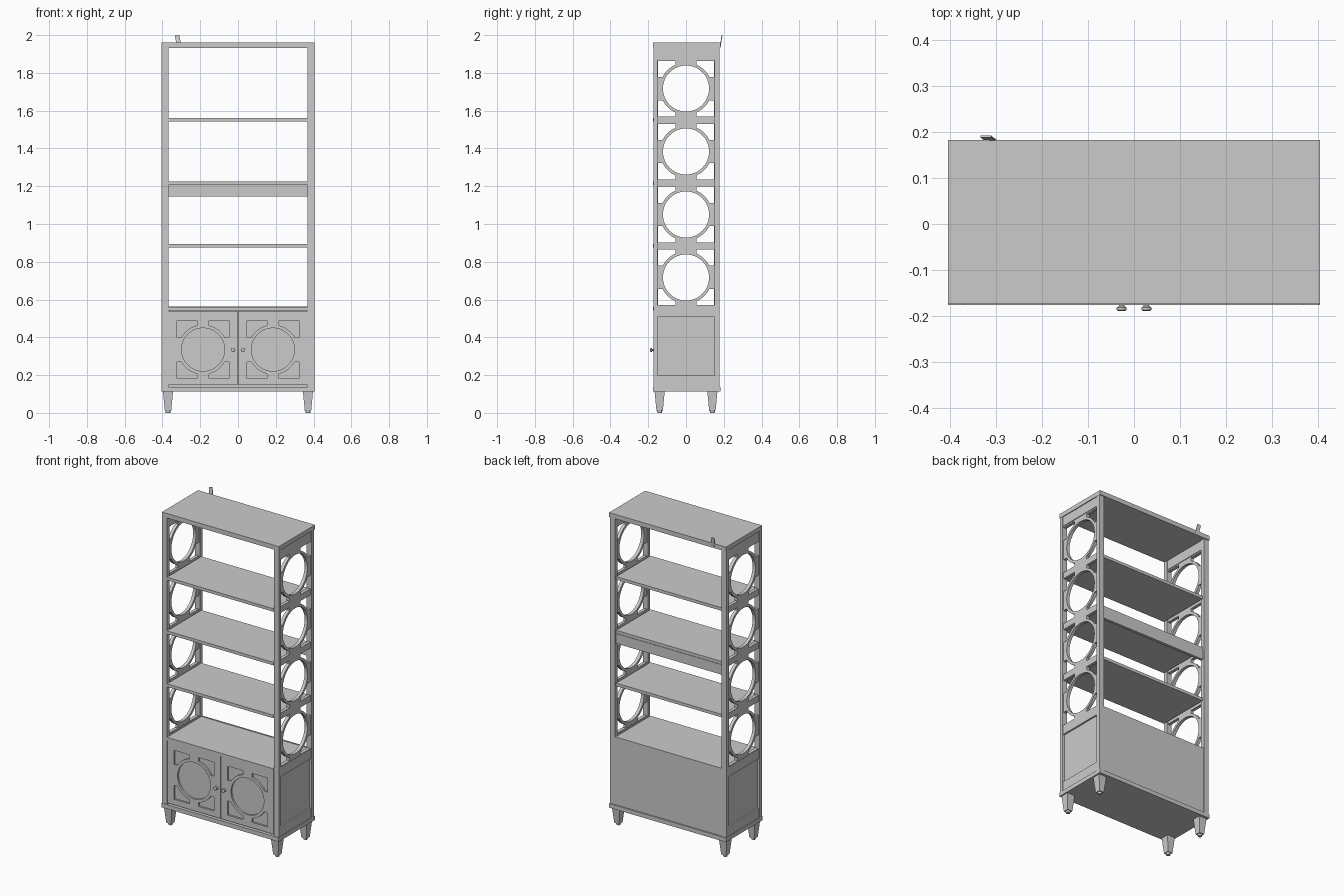
import bpy, bmesh, math
from mathutils import Matrix, Vector

cube = bpy.data.objects.get("Cube")
if cube:
    bpy.data.objects.remove(cube, do_unlink=True)

grey = bpy.data.materials.new("grey_paint")
grey.use_nodes = True
COLOUR = (0.6, 0.6, 0.6, 1)
grey.diffuse_color = COLOUR
grey.node_tree.nodes["Principled BSDF"].inputs["Base Color"].default_value = COLOUR


def add_object(name, mesh):
    obj = bpy.data.objects.new(name, mesh)
    bpy.context.collection.objects.link(obj)
    mesh.materials.clear()
    mesh.materials.append(grey)
    return obj


def from_bmesh(name, bm):
    mesh = bpy.data.meshes.new(name)
    bm.to_mesh(mesh)
    bm.free()
    return add_object(name, mesh)


def box(name, x, y, z, taper=1.0):
    """Box from (min, max) ranges; taper scales the bottom end."""
    bm = bmesh.new()
    bmesh.ops.create_cube(bm, size=1)
    for v in bm.verts:
        s = taper if v.co.z < 0 else 1.0
        v.co = Vector((sum(x) / 2 + v.co.x * s * (x[1] - x[0]),
                       sum(y) / 2 + v.co.y * s * (y[1] - y[0]),
                       sum(z) / 2 + v.co.z * (z[1] - z[0])))
    return from_bmesh(name, bm)


def rectangle(u0, u1, v0, v1):
    return [(u0, v0), (u1, v0), (u1, v1), (u0, v1)]


def circle(cu, cv, r, steps=48):
    return [(cu + r * math.cos(math.tau * i / steps),
             cv + r * math.sin(math.tau * i / steps)) for i in range(steps)]


def corner_holes(cu, cv, half_u, half_v, r, near_u, near_v):
    """Four spandrel openings between a ring and its frame."""
    start = math.asin(near_v / r)
    end = math.acos(near_u / r)
    arc = [(r * math.cos(start + (end - start) * i / 10),
            r * math.sin(start + (end - start) * i / 10)) for i in range(11)]
    shape = arc + [(near_u, half_v), (half_u, half_v), (half_u, near_v)]
    return [[(cu + su * u, cv + sv * v) for u, v in shape]
            for su in (-1, 1) for sv in (-1, 1)]


def fretwork(name, outlines, thickness, matrix):
    """Flat panel with openings, filled from closed outlines."""
    curve = bpy.data.curves.new(name, "CURVE")
    curve.dimensions = "2D"
    curve.fill_mode = "BOTH"
    curve.extrude = thickness / 2
    for points in outlines:
        spline = curve.splines.new("POLY")
        spline.points.add(len(points) - 1)
        for p, (u, v) in zip(spline.points, points):
            p.co = (u, v, 0, 1)
        spline.use_cyclic_u = True
    helper = bpy.data.objects.new(name + "_outline", curve)
    bpy.context.collection.objects.link(helper)
    graph = bpy.context.evaluated_depsgraph_get()
    mesh = bpy.data.meshes.new_from_object(helper.evaluated_get(graph))
    bpy.data.objects.remove(helper, do_unlink=True)
    mesh.transform(matrix)
    bm = bmesh.new()
    bm.from_mesh(mesh)
    bmesh.ops.remove_doubles(bm, verts=bm.verts, dist=0.0001)
    bmesh.ops.recalc_face_normals(bm, faces=bm.faces)
    bm.to_mesh(mesh)
    bm.free()
    for face in mesh.polygons:
        face.use_smooth = False
    return add_object(name, mesh)


def lathe(name, profile, matrix, steps=20):
    """Turned part: profile of (radius, height) pairs."""
    bm = bmesh.new()
    verts = [bm.verts.new((r, 0, h)) for r, h in profile]
    edges = [bm.edges.new(pair) for pair in zip(verts, verts[1:])]
    bmesh.ops.spin(bm, geom=verts + edges, cent=(0, 0, 0), axis=(0, 0, 1),
                   angle=math.tau, steps=steps)
    bmesh.ops.remove_doubles(bm, verts=bm.verts, dist=0.0001)
    bmesh.ops.recalc_face_normals(bm, faces=bm.faces)
    bm.transform(matrix)
    obj = from_bmesh(name, bm)
    bpy.ops.object.select_all(action="DESELECT")
    obj.select_set(True)
    bpy.context.view_layer.objects.active = obj
    bpy.ops.object.shade_smooth_by_angle(angle=math.radians(40))


# Boards
box("top_board", (-0.405, 0.405), (-0.174, 0.183), (1.932, 1.96))
box("base_board", (-0.405, 0.405), (-0.176, 0.182), (0.112, 0.138))
box("cabinet_top", (-0.369, 0.369), (-0.176, 0.165), (0.541, 0.56))
for label, top in (("lower", 0.895), ("middle", 1.226), ("upper", 1.562)):
    box(label + "_shelf", (-0.369, 0.369), (-0.176, 0.165), (top - 0.019, top))
box("middle_back_rail", (-0.369, 0.369), (0.15, 0.168), (1.145, 1.207))
box("cabinet_back", (-0.37, 0.37), (0.166, 0.174), (0.138, 0.562))

# Sides: posts, rails, fretwork, cabinet panel and legs
RING_HEIGHTS = [0.717 + i / 3 for i in range(4)]
for side, s in (("right", -1), ("left", 1)):
    def span(a, b):
        return tuple(sorted((s * a, s * b)))

    box(side + "_front_post", span(0.369, 0.404), (-0.173, -0.15), (0.138, 1.932))
    box(side + "_back_post", span(0.369, 0.404), (0.152, 0.177), (0.138, 1.932))
    for label, z in (("top", (1.872, 1.932)), ("cabinet_upper", (0.508, 0.568)),
                     ("cabinet_lower", (0.138, 0.198))):
        box(f"{side}_{label}_rail", span(0.372, 0.4), (-0.151, 0.153), z)
    box(side + "_cabinet_panel", span(0.376, 0.39), (-0.151, 0.153), (0.19, 0.515))

    outlines = [rectangle(-0.151, 0.153, 0.56, 1.875)]
    for z in RING_HEIGHTS:
        outlines.append(circle(0, z, 0.122))
        outlines += corner_holes(0, z, 0.1495, 0.147, 0.138, 0.055, 0.062)
    to_side = Matrix(((0, 0, 1, s * 0.386), (1, 0, 0, 0), (0, 1, 0, 0), (0, 0, 0, 1)))
    fretwork(side + "_fretwork", outlines, 0.02, to_side)

    for end, y in (("front", (-0.166, -0.113)), ("back", (0.113, 0.166))):
        box(f"{side}_{end}_leg", span(0.344, 0.397), y, (0.012, 0.112), 0.64)
        lathe(f"{side}_{end}_glide", [(0, 0), (0.012, 0), (0.014, 0.012), (0, 0.012)],
              Matrix.Translation((s * 0.3705, sum(y) / 2, 0)))

    # Door: backing plate, pierced face and knob
    x = s * 0.185
    box(side + "_door_backing", span(0.004, 0.366), (-0.16, -0.148), (0.148, 0.539))
    outlines = [rectangle(*span(0.003, 0.367), 0.147, 0.54), circle(x, 0.335, 0.114)]
    outlines += corner_holes(x, 0.335, 0.138, 0.153, 0.132, 0.032, 0.065)
    to_front = Matrix(((1, 0, 0, 0), (0, 0, -1, -0.165), (0, 1, 0, 0), (0, 0, 0, 1)))
    fretwork(side + "_door_face", outlines, 0.012, to_front)
    lathe(side + "_knob",
          [(0, 0), (0.01, 0), (0.006, 0.004), (0.006, 0.008), (0.011, 0.011),
           (0.011, 0.016), (0.007, 0.019), (0, 0.019)],
          Matrix.Translation((s * 0.027, -0.171, 0.333)) @ Matrix.Rotation(math.pi / 2, 4, "X"))

# Anti-tip strap: slim tab leaning up from the back edge
tab = box("wall_strap", (-0.012, 0.012), (-0.002, 0.002), (-0.03, 0.03))
tab.data.transform(Matrix.Translation((-0.317, 0.186, 1.97)) @ Matrix.Rotation(-0.2, 4, "Y")
                   @ Matrix.Rotation(-0.15, 4, "X"))
